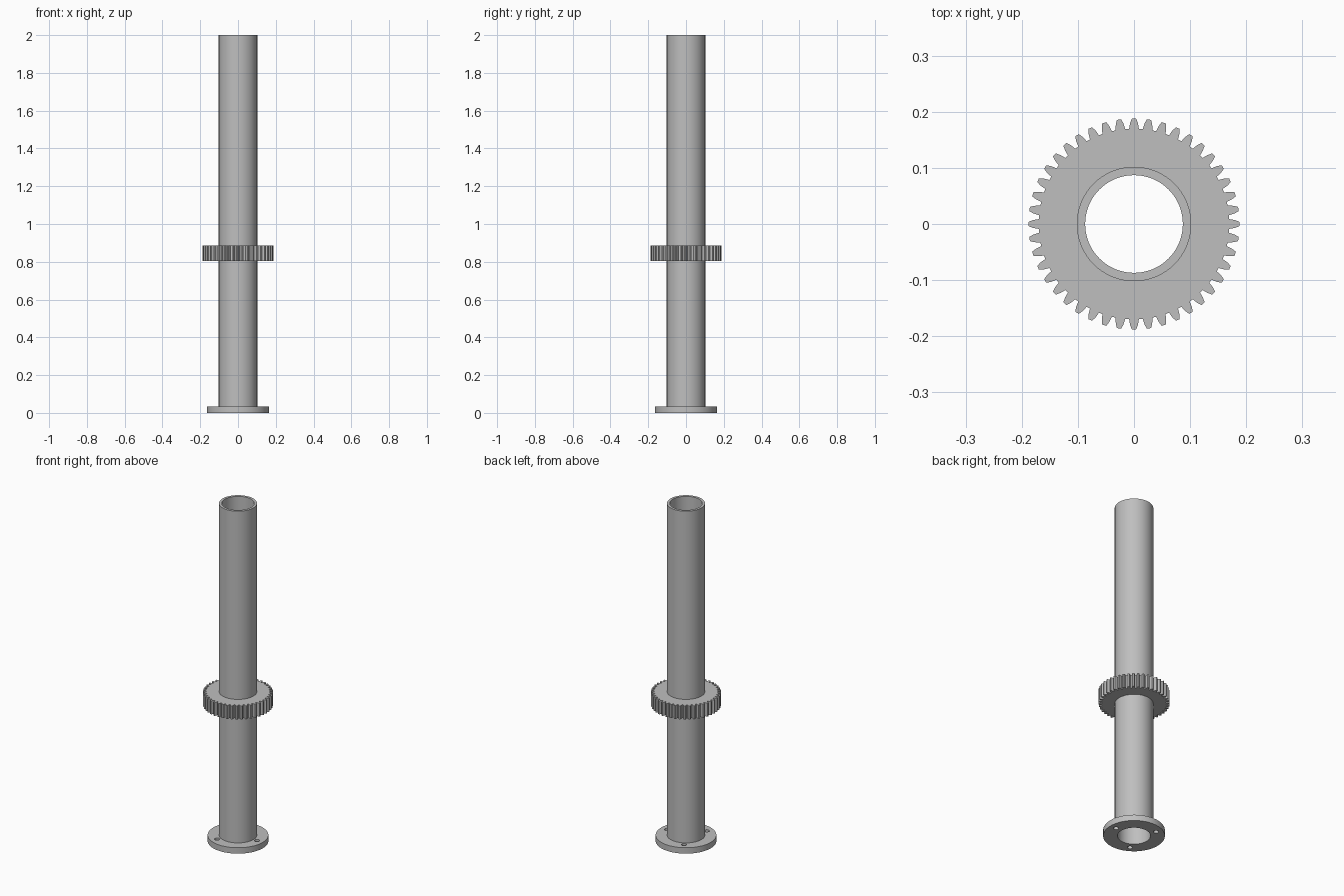
import bpy
import bmesh
from math import cos, sin, tau, radians

cube = bpy.data.objects.get("Cube")
if cube:
    bpy.data.objects.remove(cube, do_unlink=True)

# Main dimensions
BORE, TUBE, FLANGE = 0.087, 0.102, 0.163
HEIGHT, FLANGE_TOP = 2.0, 0.035
GEAR_BOTTOM, GEAR_TOP = 0.805, 0.885
TEETH = 44
SEGMENTS = 96

steel = bpy.data.materials.new("grey_steel")
steel.use_nodes = True
grey = (0.52, 0.52, 0.52, 1)
steel.diffuse_color = grey
steel.node_tree.nodes["Principled BSDF"].inputs["Base Color"].default_value = grey


def build_ring(name, sections):
    """Bridge closed loops of points in order, the last back to the first."""
    bm = bmesh.new()
    loops = [[bm.verts.new(p) for p in section] for section in sections]
    for a, b in zip(loops, loops[1:] + loops[:1]):
        n = len(a)
        for i in range(n):
            j = (i + 1) % n
            bm.faces.new((a[i], a[j], b[j], b[i]))
    bmesh.ops.recalc_face_normals(bm, faces=bm.faces)
    mesh = bpy.data.meshes.new(name)
    bm.to_mesh(mesh)
    bm.free()
    mesh.materials.append(steel)
    obj = bpy.data.objects.new(name, mesh)
    bpy.context.collection.objects.link(obj)
    return obj


def loop(polar, z):
    return [(r * cos(a), r * sin(a), z) for r, a in polar]


def circle(r, z):
    return loop([(r, tau * i / SEGMENTS) for i in range(SEGMENTS)], z)


def smooth(obj):
    bpy.ops.object.select_all(action="DESELECT")
    obj.select_set(True)
    bpy.context.view_layer.objects.active = obj
    bpy.ops.object.shade_smooth_by_angle(angle=radians(30))


# Hollow tube with its foot flange, turned from one profile
profile = [(BORE, 0), (FLANGE, 0), (FLANGE, FLANGE_TOP),
           (TUBE, FLANGE_TOP), (TUBE, HEIGHT), (BORE, HEIGHT)]
tube = build_ring("flanged_tube", [circle(r, z) for r, z in profile])

# Three bolt holes through the flange
for k in range(3):
    a = tau * k / 3
    bpy.ops.mesh.primitive_cylinder_add(
        vertices=24, radius=0.014, depth=0.1,
        location=(0.124 * cos(a), 0.124 * sin(a), FLANGE_TOP / 2))
    cutter = bpy.context.object
    cutter.name = "bolt_hole_cutter"
    cutter.data.materials.append(steel)
    cutter.hide_render = True
    cut = tube.modifiers.new("bolt_hole", "BOOLEAN")
    cut.operation = "DIFFERENCE"
    cut.solver = "EXACT"
    cut.object = cutter
    bpy.context.view_layer.objects.active = tube
    bpy.ops.object.modifier_apply(modifier=cut.name)
    bpy.data.objects.remove(cutter, do_unlink=True)
smooth(tube)

# Spur gear around the tube: one tooth outline repeated
flank = [(-0.36, 0.17), (-0.27, 0.18), (-0.14, 0.188)]
tooth = flank + [(-t, r) for t, r in reversed(flank)]
outline = [(r, tau * (k + t) / TEETH) for k in range(TEETH) for t, r in tooth]
inner = [(TUBE - 0.001, a) for r, a in outline]
gear = build_ring("gear", [loop(inner, GEAR_BOTTOM), loop(outline, GEAR_BOTTOM),
                           loop(outline, GEAR_TOP), loop(inner, GEAR_TOP)])
smooth(gear)
